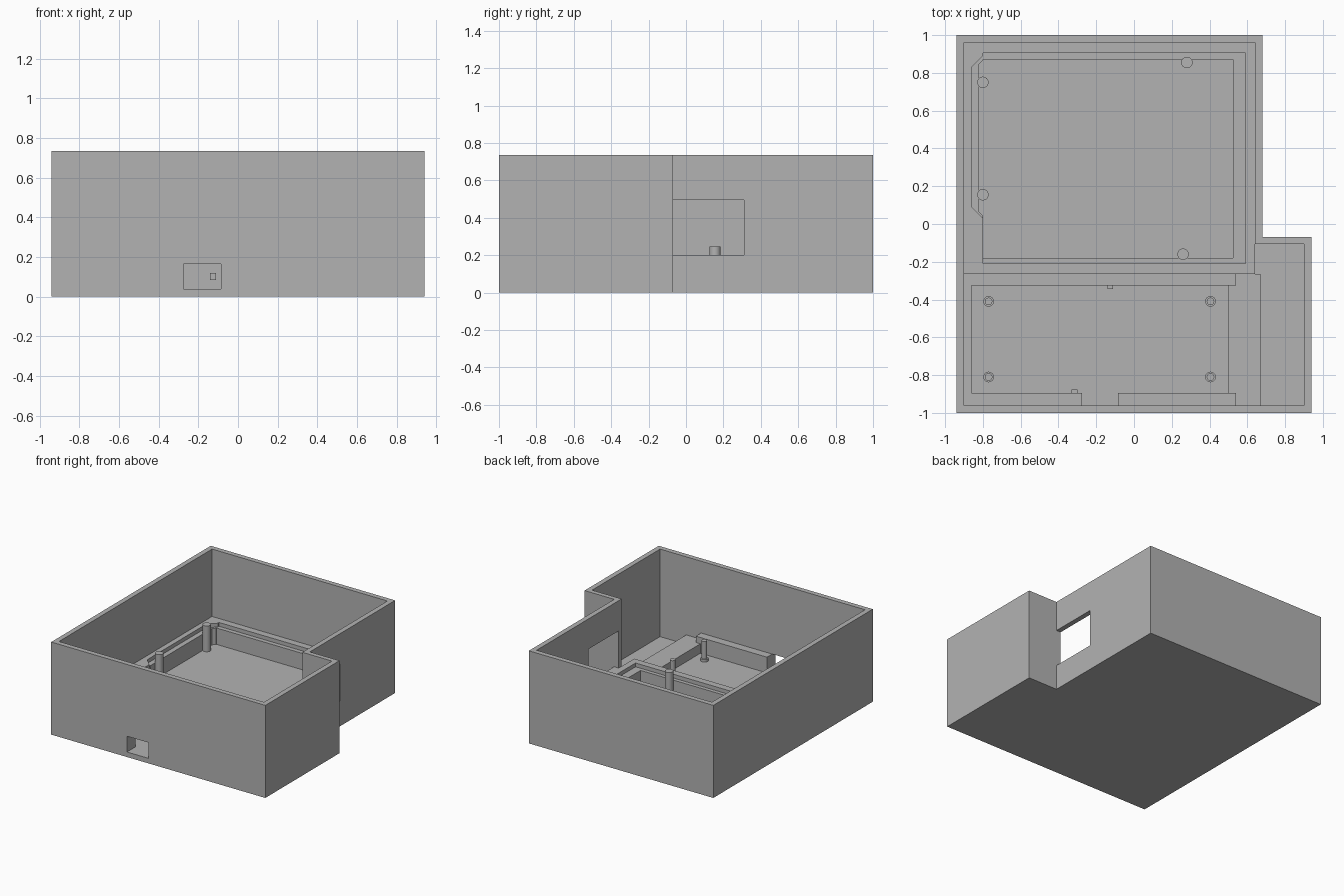
import bpy
import bmesh
import math

cube = bpy.data.objects.get("Cube")
if cube:
    bpy.data.objects.remove(cube, do_unlink=True)

grey = bpy.data.materials.new("plain_grey")
grey.use_nodes = True
GREY = (0.45, 0.45, 0.45, 1)
grey.diffuse_color = GREY
grey.node_tree.nodes["Principled BSDF"].inputs["Base Color"].default_value = GREY

FLOOR, TRAY_TOP, BAY_TOP, RIM = 0.04, 0.165, 0.2, 0.735


def prism(name, outline, z0, z1):
    """Extrude a flat outline from z0 up to z1."""
    bm = bmesh.new()
    base = bm.faces.new([bm.verts.new((x, y, z0)) for x, y in outline])
    top = bmesh.ops.extrude_face_region(bm, geom=[base])["geom"]
    verts = [v for v in top if isinstance(v, bmesh.types.BMVert)]
    bmesh.ops.translate(bm, verts=verts, vec=(0, 0, z1 - z0))
    bmesh.ops.recalc_face_normals(bm, faces=bm.faces)
    mesh = bpy.data.meshes.new(name)
    bm.to_mesh(mesh)
    bm.free()
    mesh.materials.append(grey)
    obj = bpy.data.objects.new(name, mesh)
    bpy.context.collection.objects.link(obj)
    return obj


def rect(x0, x1, y0, y1):
    return [(x0, y0), (x1, y0), (x1, y1), (x0, y1)]


def box(name, x0, x1, y0, y1, z0, z1):
    return prism(name, rect(x0, x1, y0, y1), z0, z1)


def cut(obj, cutter):
    """Subtract the cutter and discard it."""
    cutter.hide_render = True
    mod = obj.modifiers.new("cut", "BOOLEAN")
    mod.operation = "DIFFERENCE"
    mod.solver = "EXACT"
    mod.object = cutter
    bpy.context.view_layer.objects.active = obj
    bpy.ops.object.modifier_apply(modifier=mod.name)
    bpy.data.objects.remove(cutter, do_unlink=True)


def post(name, x, y, radius, z0, z1):
    bpy.ops.mesh.primitive_cylinder_add(
        vertices=32, radius=radius, depth=z1 - z0, location=(x, y, (z0 + z1) / 2))
    obj = bpy.context.object
    obj.name = name
    obj.data.materials.append(grey)
    bpy.ops.object.shade_smooth_by_angle(angle=math.radians(40))


def ell(x0, x1, x2, y0, y1, y2):
    """L outline with its notch at the back left corner."""
    return [(x0, y0), (x2, y0), (x2, y1), (x1, y1), (x1, y2), (x0, y2)]


# Outer case with a hollow interior
case = prism("case", ell(-0.94, 0.68, 0.94, -1, -0.07, 1), 0, RIM)
cut(case, prism("hollow", ell(-0.9, 0.64, 0.9, -0.96, -0.107, 0.96), FLOOR, RIM + 0.1))

# Side window and front port
cut(case, box("window_cutter", 0.6, 0.72, -0.07, 0.31, BAY_TOP, 0.495))
cut(case, box("port_cutter", -0.275, -0.085, -1.1, -0.93, FLOOR, TRAY_TOP))


def pocket(name, x1, y0, y1, bump_x, b0, b1, z0, z1):
    """Rectangular pocket with a chamfered bulge on its right side."""
    x = -0.8
    slope = x - bump_x
    return prism(name, [(x, y0), (x1, y0), (x1, y1), (x, y1), (x, b1 + slope),
                        (bump_x, b1), (bump_x, b0), (x, b0 - slope)], z0, z1)


# Rear bay frame with a stepped pocket
bay = box("bay_frame", -0.9, 0.64, -0.265, 0.96, FLOOR, BAY_TOP)
cut(bay, pocket("upper_pocket", 0.59, -0.21, 0.905, -0.86, 0.09, 0.83, 0.17, 0.3))
cut(bay, pocket("lower_pocket", 0.525, -0.18, 0.87, -0.82, 0.065, 0.845, 0.0, 0.3))

# Locating posts in the rear bay
for i, (x, y) in enumerate([(-0.8, 0.75), (-0.8, 0.155), (0.28, 0.855), (0.26, -0.16)]):
    post(f"bay_post_{i + 1}", x, y, 0.03, FLOOR, 0.245)

# Front tray walls, with a gap at the port, and a low ridge on the left
box("tray_back_wall", -0.9, 0.54, -0.325, -0.265, FLOOR, TRAY_TOP)
box("tray_side_wall", -0.9, -0.86, -0.895, -0.325, FLOOR, TRAY_TOP)
box("tray_front_wall_right", -0.9, -0.275, -0.96, -0.895, FLOOR, TRAY_TOP)
box("tray_front_wall_left", -0.085, 0.54, -0.96, -0.895, FLOOR, TRAY_TOP)
box("tray_ridge", 0.5, 0.67, -0.96, -0.265, FLOOR, 0.115)

# Small retaining tabs
box("back_tab", -0.14, -0.11, -0.345, -0.325, 0.085, 0.12)
box("front_tab", -0.33, -0.3, -0.895, -0.875, 0.085, 0.12)

# Tray pins standing on short collars
for x in (-0.77, 0.405):
    for y in (-0.81, -0.41):
        post("tray_collar", x, y, 0.028, FLOOR, 0.06)
        post("tray_pin", x, y, 0.02, 0.06, 0.2)
